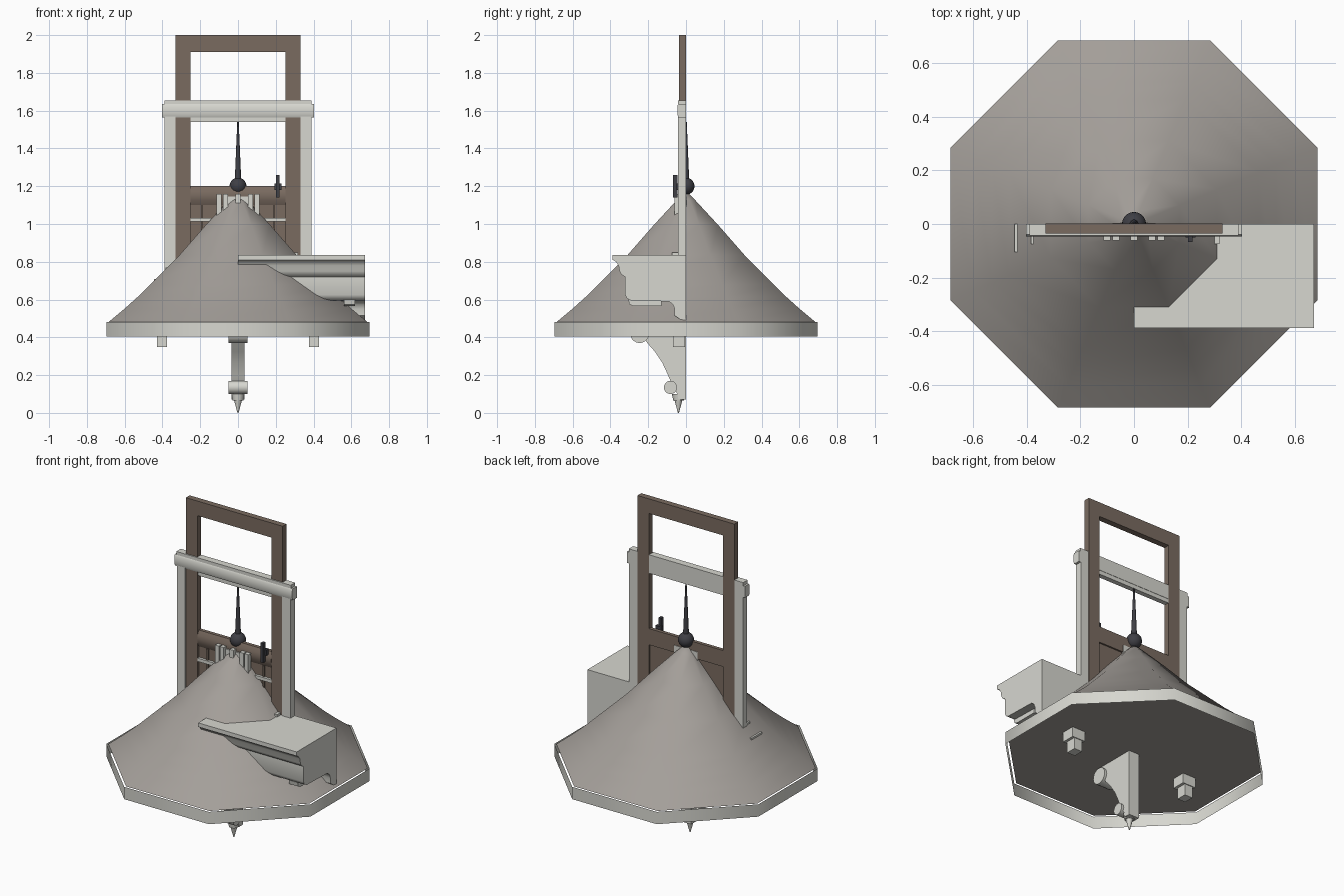
import bpy, bmesh, math
from mathutils import Matrix

if "Cube" in bpy.data.objects:
    bpy.data.objects.remove(bpy.data.objects["Cube"])


def material(name, rgb):
    m = bpy.data.materials.new(name)
    m.diffuse_color = (*rgb, 1)
    m.use_nodes = True
    m.node_tree.nodes["Principled BSDF"].inputs["Base Color"].default_value = m.diffuse_color
    return m


STONE = material("pale stone", (0.68, 0.68, 0.63))
ROOF = material("grey roof", (0.37, 0.345, 0.32))
WOOD = material("brown wood", (0.195, 0.148, 0.118))
IRON = material("dark iron", (0.05, 0.05, 0.06))


def finish(name, bm, mat, angle=None):
    bmesh.ops.recalc_face_normals(bm, faces=bm.faces[:])
    me = bpy.data.meshes.new(name)
    bm.to_mesh(me)
    bm.free()
    me.materials.append(mat)
    ob = bpy.data.objects.new(name, me)
    bpy.context.collection.objects.link(ob)
    if angle:
        bpy.ops.object.select_all(action='DESELECT')
        ob.select_set(True)
        bpy.context.view_layer.objects.active = ob
        bpy.ops.object.shade_smooth_by_angle(angle=math.radians(angle))
    return ob


def box(name, x0, x1, y0, y1, z0, z1, mat):
    bm = bmesh.new()
    bmesh.ops.create_cube(bm, size=1)
    for v in bm.verts:
        v.co = ((x0 + x1) / 2 + v.co.x * (x1 - x0),
                (y0 + y1) / 2 + v.co.y * (y1 - y0),
                (z0 + z1) / 2 + v.co.z * (z1 - z0))
    return finish(name, bm, mat)


def side_boxes(name, x0, x1, *rest):
    """A box on the right and its mirror on the left."""
    box("right_" + name, x0, x1, *rest)
    box("left_" + name, -x1, -x0, *rest)


def extrude_x(name, profile, x0, x1, mat, angle=40):
    """Extrude a (y, z) outline along x."""
    bm = bmesh.new()
    a = [bm.verts.new((x0, y, z)) for y, z in profile]
    b = [bm.verts.new((x1, y, z)) for y, z in profile]
    n = len(profile)
    bm.faces.new(a)
    bm.faces.new(b[::-1])
    for i in range(n):
        bm.faces.new((a[i], b[i], b[(i + 1) % n], a[(i + 1) % n]))
    return finish(name, bm, mat, angle)


def octagon_loft(name, rings, mat, cap=True):
    """Loft regular octagons given as (half width, z); a zero width closes to a point."""
    bm = bmesh.new()
    k = 1 / math.cos(math.pi / 8)
    loops = []
    for r, z in rings:
        if r == 0:
            loops.append([bm.verts.new((0, 0, z))] * 8)
        else:
            angs = [math.pi / 8 + i * math.pi / 4 for i in range(8)]
            loops.append([bm.verts.new((r * k * math.cos(t), r * k * math.sin(t), z)) for t in angs])
    if cap:
        bm.faces.new(loops[0][::-1])
    for lo, hi in zip(loops, loops[1:]):
        for i in range(8):
            j = (i + 1) % 8
            bm.faces.new([lo[i], lo[j], hi[i]] if hi[i] is hi[j] else [lo[i], lo[j], hi[j], hi[i]])
    # the base edge stays sharp, the hips are smooth
    return finish(name, bm, mat, 50 if not cap else 46)


def cone(name, r0, r1, z0, z1, mat, y=0, segs=16):
    bm = bmesh.new()
    bmesh.ops.create_cone(bm, cap_ends=True, segments=segs, radius1=r0, radius2=r1, depth=z1 - z0,
                          matrix=Matrix.Translation((0, y, (z0 + z1) / 2)))
    return finish(name, bm, mat, 50)


def roll(name, half, y, z, r, mat):
    pts = [(y + r * math.cos(i * math.pi / 10), z + r * math.sin(i * math.pi / 10)) for i in range(20)]
    return extrude_x(name, pts, -half, half, mat)


# Flared octagonal roof with a flat underside, and the thin open band around its eaves
octagon_loft("roof", [(0.685, 0.481), (0.60, 0.552), (0.53, 0.615), (0.465, 0.68),
                      (0.31, 0.835), (0.17, 0.995), (0.05, 1.125), (0, 1.175)], ROOF)
octagon_loft("eaves_band", [(0.696, 0.405), (0.696, 0.481)], STONE, cap=False)

# Finial ball and needle
bm = bmesh.new()
bmesh.ops.create_uvsphere(bm, u_segments=20, v_segments=12, radius=0.045,
                          matrix=Matrix.Translation((0, 0, 1.20)))
finish("finial_ball", bm, IRON, 50)
cone("finial_needle", 0.017, 0.004, 1.23, 1.54, IRON)

# Tall wooden frame with rails and lower panel
side_boxes("frame_stile", 0.252, 0.33, -0.036, 0.001, 0.485, 2.0, WOOD)
box("frame_top_rail", -0.252, 0.252, -0.036, 0.001, 1.91, 2.0, WOOD)
extrude_x("frame_middle_rail", [(0, 1.10), (-0.022, 1.10), (-0.034, 1.125), (-0.038, 1.15),
                                (-0.034, 1.175), (-0.022, 1.20), (0, 1.20)], -0.252, 0.252, WOOD)
box("lower_panel", -0.252, 0.252, -0.020, -0.010, 0.485, 1.10, WOOD)
side_boxes("panel_batten", 0.185, 0.197, -0.028, -0.018, 0.485, 1.10, WOOD)

# Stone posts, lintel and the feet under the roof
side_boxes("post", 0.331, 0.388, -0.042, 0, 0.485, 1.57, STONE)
side_boxes("foot", 0.375, 0.43, -0.068, -0.005, 0.35, 0.43, STONE)
side_boxes("foot_plate", 0.358, 0.447, -0.085, 0, 0.42, 0.482, STONE)
extrude_x("lintel", [(0, 1.565), (-0.040, 1.565), (-0.046, 1.58), (-0.046, 1.625), (-0.040, 1.635),
                     (0, 1.635)], -0.402, 0.402, STONE)
box("lintel_cap", -0.39, 0.39, -0.043, 0, 1.635, 1.655, STONE)
box("lintel_soffit", -0.252, 0.252, -0.032, -0.002, 1.54, 1.565, STONE)

# Small balusters, the stone block between them and short sills
for i, x in enumerate((-0.1, -0.067, 0, 0.067, 0.1)):
    box(f"baluster_{i + 1}", x - 0.013, x + 0.013, -0.062, -0.036, 1.0, 1.16, STONE)
box("baluster_block", -0.08, 0.08, -0.045, 0.003, 1.03, 1.145, STONE)
side_boxes("sill", 0.14, 0.252, -0.036, -0.015, 1.012, 1.032, STONE)

# Dark latch handle on the middle rail
box("latch_bar", 0.202, 0.219, -0.068, -0.045, 1.14, 1.26, IRON)
box("latch_pin", 0.192, 0.229, -0.05, -0.03, 1.18, 1.215, IRON)

# Small stone pieces standing out of the roof
box("side_plate", -0.446, -0.432, -0.105, 0, 0.62, 0.71, STONE)
box("left_post_base", -0.385, -0.30, -0.075, -0.04, 0.70, 0.77, STONE)
box("right_post_base", 0.30, 0.318, -0.075, -0.04, 0.75, 0.85, STONE)

# Moulded cornice block on the right
extrude_x("cornice_block", [(0, 0.835), (-0.388, 0.835), (-0.388, 0.81), (-0.37, 0.80), (-0.357, 0.78),
                            (-0.352, 0.75), (-0.342, 0.732), (-0.322, 0.72), (-0.322, 0.625),
                            (-0.312, 0.605), (-0.29, 0.595), (-0.09, 0.59), (-0.07, 0.575),
                            (-0.06, 0.55), (-0.06, 0.515), (-0.045, 0.505), (-0.03, 0.495),
                            (0, 0.49)], 0, 0.672, STONE)
extrude_x("cornice_bracket", [(-0.13, 0.60), (-0.13, 0.565), (-0.28, 0.565), (-0.30, 0.575),
                              (-0.305, 0.60)], 0.56, 0.62, STONE)

# Scrolled bracket hanging under the centre, with rolls and a pointed drop
extrude_x("hanging_bracket", [(0, 0.482), (-0.25, 0.482), (-0.23, 0.41), (-0.205, 0.37), (-0.165, 0.325),
                              (-0.125, 0.265), (-0.095, 0.20), (-0.07, 0.14), (-0.045, 0.10),
                              (-0.04, 0.07), (0, 0.07)], -0.035, 0.035, STONE)
roll("upper_scroll", 0.05, -0.245, 0.42, 0.05, STONE)
roll("lower_scroll", 0.05, -0.082, 0.135, 0.035, STONE)
cone("drop_collar", 0.028, 0.034, 0.065, 0.10, STONE, -0.04)
cone("drop_point", 0.003, 0.021, 0.0, 0.068, STONE, -0.04)
